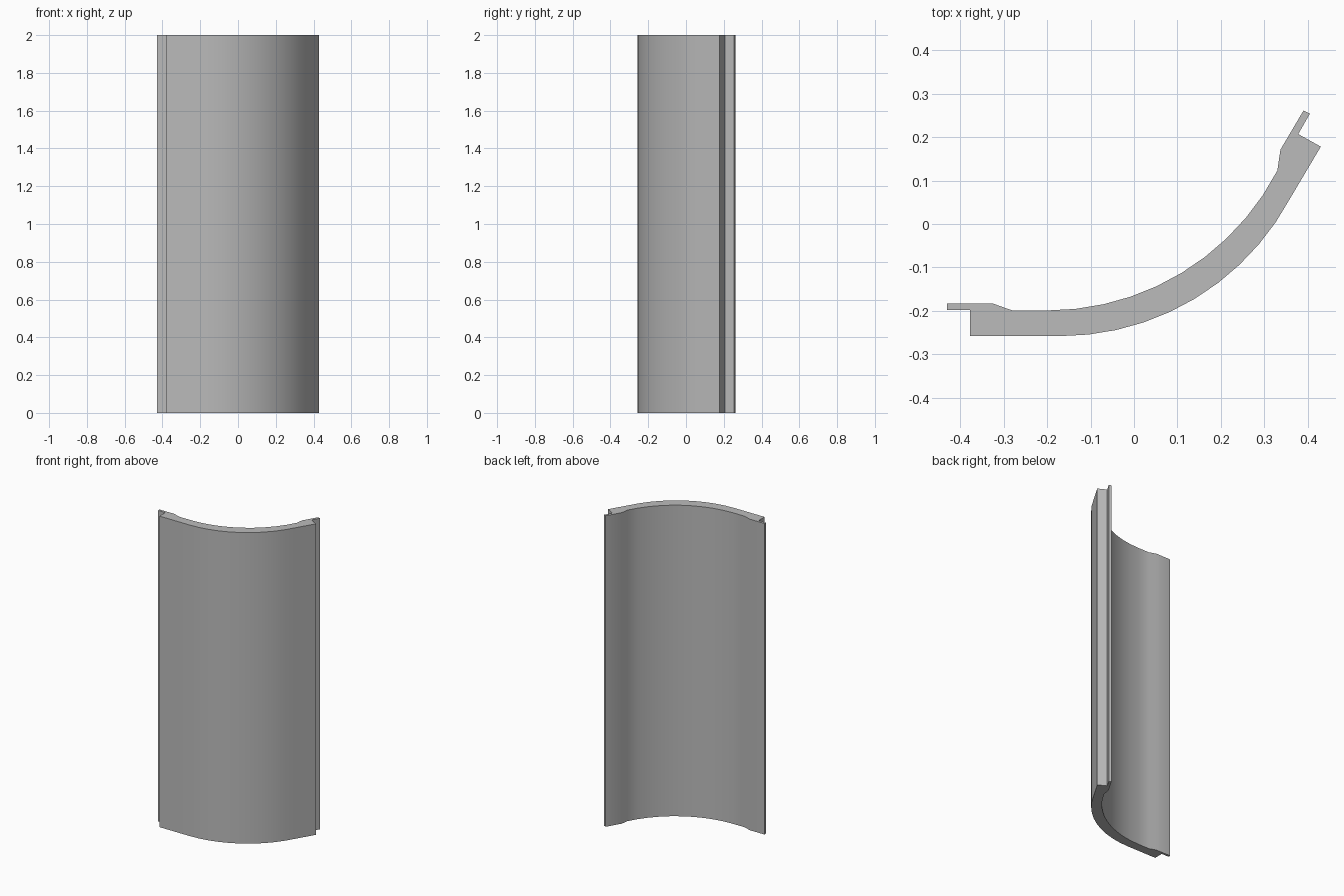
import bpy
import bmesh
import math
from mathutils import Vector, Matrix

default = bpy.data.objects.get("Cube")
if default:
    bpy.data.objects.remove(default, do_unlink=True)

HEIGHT = 2.0


def arc(start, end, turn, steps=10):
    """Points of a counter-clockwise circular arc turning by `turn` degrees."""
    start, end = Vector(start), Vector(end)
    angle = math.radians(turn)
    chord = end - start
    normal = Vector((-chord.y, chord.x))
    centre = (start + end) / 2 + normal / (2 * math.tan(angle / 2))
    return [centre + Matrix.Rotation(angle * i / steps, 2) @ (start - centre)
            for i in range(steps + 1)]


# Plain grey material
grey = bpy.data.materials.new("plain grey")
grey.use_nodes = True
colour = (0.5, 0.5, 0.5, 1)
grey.diffuse_color = colour
grey.node_tree.nodes["Principled BSDF"].inputs["Base Color"].default_value = colour

# Cross-section: outer curve, right lapped edge, inner curve, left lapped edge
outer_curve = arc((-0.17, -0.258), (0.36, 0.06), 62)
right_lap = [(0.43, 0.178), (0.378, 0.207), (0.405, 0.254), (0.39, 0.261), (0.337, 0.171)]
inner_curve = arc((-0.2, -0.199), (0.33, 0.123), 62.6)
left_lap = [(-0.28, -0.199), (-0.325, -0.183), (-0.43, -0.183),
            (-0.43, -0.198), (-0.378, -0.198), (-0.378, -0.258)]
profile = outer_curve + right_lap + inner_curve[::-1] + left_lap

# Curved panel extruded upwards
bm = bmesh.new()
base = bm.faces.new([bm.verts.new((p[0], p[1], 0)) for p in profile])
top = bmesh.ops.extrude_face_region(bm, geom=[base], use_keep_orig=True)
top_verts = [g for g in top["geom"] if isinstance(g, bmesh.types.BMVert)]
bmesh.ops.translate(bm, verts=top_verts, vec=(0, 0, HEIGHT))
bmesh.ops.recalc_face_normals(bm, faces=bm.faces)
mesh = bpy.data.meshes.new("curved_panel")
bm.to_mesh(mesh)
bm.free()
mesh.materials.append(grey)

panel = bpy.data.objects.new("curved_panel", mesh)
bpy.context.collection.objects.link(panel)
for obj in bpy.context.selected_objects:
    obj.select_set(False)
panel.select_set(True)
bpy.context.view_layer.objects.active = panel
bpy.ops.object.shade_smooth_by_angle(angle=math.radians(30))
